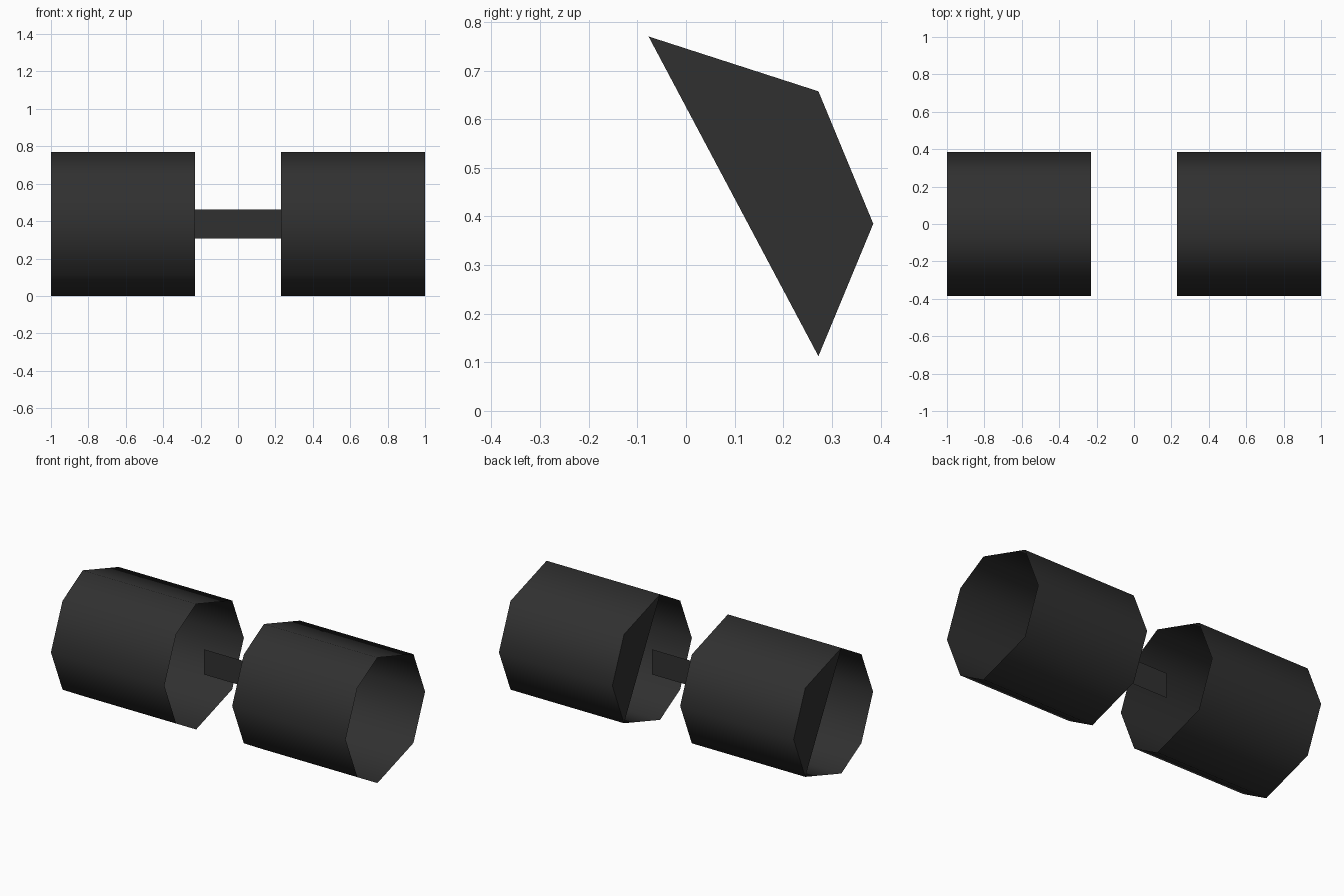
import bpy, math

if "Cube" in bpy.data.objects:
    bpy.data.objects.remove(bpy.data.objects["Cube"])

R, SHIFT = 0.385, -0.077
X0, X1 = 0.23, 1.0

dark = bpy.data.materials.new("dark_rubber")
dark.diffuse_color = (0.03, 0.03, 0.03, 1)
dark.use_nodes = True
dark.node_tree.nodes["Principled BSDF"].inputs["Base Color"].default_value = dark.diffuse_color


def add_mesh(name, verts, faces, smooth=False):
    mesh = bpy.data.meshes.new(name)
    mesh.from_pydata(verts, [], faces)
    mesh.materials.append(dark)
    obj = bpy.data.objects.new(name, mesh)
    bpy.context.collection.objects.link(obj)
    if smooth:
        bpy.ops.object.select_all(action='DESELECT')
        obj.select_set(True)
        bpy.context.view_layer.objects.active = obj
        bpy.ops.object.shade_smooth_by_angle(angle=math.radians(60))
    return obj


# Octagonal section, its top and bottom corners nudged toward the front
section = []
for i in range(8):
    a = math.radians(45 * i)
    y = SHIFT if i in (2, 6) else R * math.cos(a)
    section.append((y, R + R * math.sin(a)))


# Open weight sleeve with a partial end plate on its left end
def weight(name, xa, xb):
    verts = [(x, y, z) for x in (xa, xb) for y, z in section]
    faces = [(i, (i + 1) % 8, (i + 1) % 8 + 8, i + 8) for i in range(8)]
    faces.append((2, 1, 0, 7))
    return add_mesh(name, verts, faces, smooth=True)


weight("left_weight", -X1, -X0)
weight("right_weight", X0, X1)

# Flat handle strip between the weights
add_mesh("handle", [(-X0, 0, 0.308), (X0, 0, 0.308), (X0, 0, 0.462), (-X0, 0, 0.462)],
         [(0, 1, 2, 3)])
